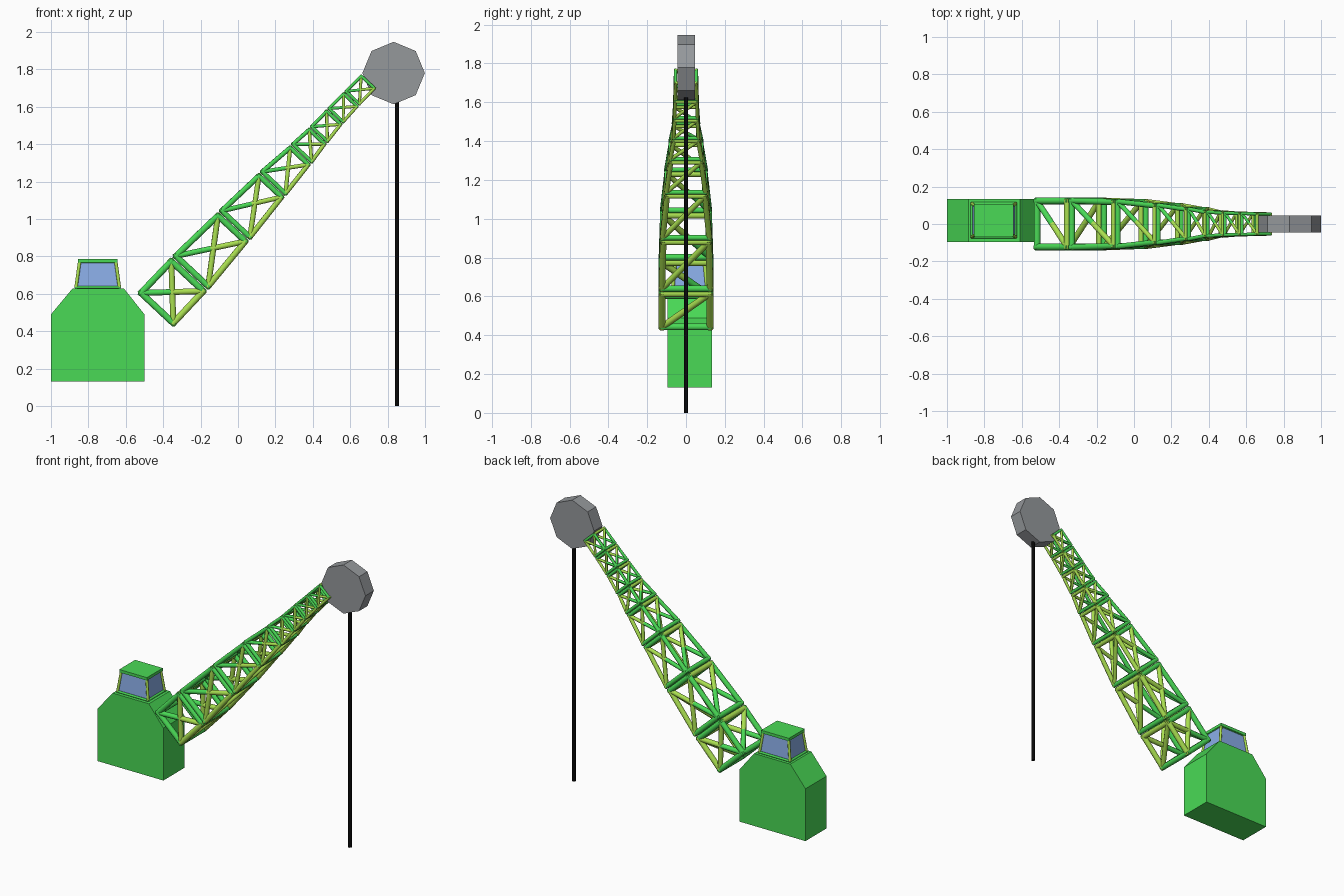
import bpy, bmesh, math
from mathutils import Vector

if "Cube" in bpy.data.objects:
    bpy.data.objects.remove(bpy.data.objects["Cube"])

def mat(name, r, g, b):
    m = bpy.data.materials.new(name)
    m.diffuse_color = (r, g, b, 1)
    m.use_nodes = True
    m.node_tree.nodes["Principled BSDF"].inputs["Base Color"].default_value = m.diffuse_color
    return m

GREEN = mat("green paint", .068, .70, .092)
LIME = mat("lime paint", .40, .74, .08)
GREY = mat("pulley grey", .30, .315, .33)
GLASS = mat("blue glass", .26, .43, .82)
BLACK = mat("cable black", .002, .002, .002)

def finish(name, bm, mats):
    bmesh.ops.recalc_face_normals(bm, faces=bm.faces[:])
    me = bpy.data.meshes.new(name)
    bm.to_mesh(me)
    bm.free()
    for m in mats:
        me.materials.append(m)
    ob = bpy.data.objects.new(name, me)
    bpy.context.collection.objects.link(ob)
    return ob

def tube(bm, a, b, r, mi=0, ext=0.0, sides=8):
    """Round bar from a to b, lengthened by ext at both ends."""
    a, b = Vector(a), Vector(b)
    d = (b - a).normalized()
    a, b = a - d * ext, b + d * ext
    rot = d.to_track_quat('Z', 'Y').to_matrix()
    rings = []
    for p in (a, b):
        ring = []
        for i in range(sides):
            t = math.tau * (i + .5) / sides
            ring.append(bm.verts.new(p + rot @ Vector((r * math.cos(t), r * math.sin(t), 0))))
        rings.append(ring)
    faces = [bm.faces.new(rings[0][::-1]), bm.faces.new(rings[1])]
    for i in range(sides):
        j = (i + 1) % sides
        f = bm.faces.new((rings[0][i], rings[0][j], rings[1][j], rings[1][i]))
        f.smooth = True
        faces.append(f)
    for f in faces:
        f.material_index = mi

def prism(name, profile, y0, y1, m):
    """Extrude an x-z profile from y0 to y1."""
    bm = bmesh.new()
    f = bm.faces.new([bm.verts.new((x, y0, z)) for x, z in profile])
    ext = bmesh.ops.extrude_face_region(bm, geom=[f])
    vs = [v for v in ext['geom'] if isinstance(v, bmesh.types.BMVert)]
    bmesh.ops.translate(bm, verts=vs, vec=(0, y1 - y0, 0))
    return finish(name, bm, [m])

def rect(cx, cy, hx, hy, z):
    return [Vector((cx + sx * hx, cy + sy * hy, z))
            for sx, sy in ((-1, -1), (1, -1), (1, 1), (-1, 1))]

def frustum(name, lo, hi, m):
    bm = bmesh.new()
    a = [bm.verts.new(p) for p in lo]
    b = [bm.verts.new(p) for p in hi]
    bm.faces.new(a)
    bm.faces.new(b)
    for i in range(4):
        j = (i + 1) % 4
        bm.faces.new((a[i], a[j], b[j], b[i]))
    return finish(name, bm, [m])

# machine body with chamfered shoulders
prism("machine_body", [(-1, .131), (-.5, .131), (-.5, .49), (-.61, .628), (-.885, .628), (-1, .49)],
      -.095, .133, GREEN)

# cab: glass core, corner posts, rims and roof
CX, CY = -.75, .02
frustum("cab_glass", rect(CX, CY, .115, .088, .625), rect(CX, CY, .097, .076, .77), GLASS)
frustum("cab_roof", rect(CX, CY, .105, .086, .767), rect(CX, CY, .105, .086, .787), GREEN)
bm = bmesh.new()
lo, hi = rect(CX, CY, .116, .089, .635), rect(CX, CY, .097, .076, .77)
for i in range(4):
    tube(bm, lo[i], hi[i], .009, 1)
    tube(bm, lo[i], lo[(i + 1) % 4], .008, 0, .006)
    tube(bm, hi[i], hi[(i + 1) % 4], .007, 0, .006)
finish("cab_frame", bm, [GREEN, LIME])

# lattice boom: (axis x, axis z, half depth, half width) at each cell boundary
JOINTS = [(-.445, .51, .137, .142), (-.258, .708, .136, .142), (-.022, .962, .118, .135),
          (.183, 1.185, .098, .113), (.336, 1.345, .079, .091), (.429, 1.447, .067, .074),
          (.518, 1.548, .061, .068), (.607, 1.642, .058, .065), (.70, 1.738, .057, .063)]

def section(j, d, shift, r):
    """Four corner points of the boom: upper -y, upper +y, lower +y, lower -y."""
    x, z, hd, hw = j
    c = Vector((x, 0, z)) + d * shift
    n = Vector((-d.z, 0, d.x))
    return [c + n * (su * (hd - r)) + Vector((0, sy * (hw - r), 0))
            for su, sy in ((1, -1), (1, 1), (-1, 1), (-1, -1))]

d = Vector((1.145, 0, 1.225)).normalized()
bm = bmesh.new()
for k in range(len(JOINTS) - 1):
    j0, j1 = JOINTS[k], JOINTS[k + 1]
    r = .062 * (j0[2] + j1[2]) + .002
    A, B = section(j0, d, r, r), section(j1, d, -r, r)
    for i in range(4):
        j = (i + 1) % 4
        tube(bm, A[i], B[i], r, 0 if i < 2 else 1, r * .5)      # chords
        tube(bm, A[i], A[j], r, 0, r * .5)                      # start frame
        tube(bm, B[i], B[j], r, 1 if i % 2 == 0 else 0, r * .5) # end frame
        # braces: crossed on the two sides, single above and below
        if i % 2 == 0:
            p, q = A[j if i == 0 else 3], B[i]
        elif i == 1:
            p, q = A[1], B[2]
            tube(bm, A[2], B[1], r * .9, 1)
        else:
            p, q = A[0], B[3]
            tube(bm, A[3], B[0], r * .9, 1)
        if i == 2:
            p, q = A[3], B[2]
        mid = (p + q) / 2
        tube(bm, p, mid, r * .9, 1 if i == 2 else 0)
        tube(bm, mid, q, r * .9, 1)
finish("lattice_boom", bm, [GREEN, LIME])

# pulley wheel and hanging cable
PR = .167
prism("pulley_wheel", [(.832 + PR * math.sin(i * math.pi / 4), 1.78 + PR * math.cos(i * math.pi / 4))
                       for i in range(8)], -.045, .046, GREY)
bm = bmesh.new()
tube(bm, (.85, 0, 0), (.85, 0, 1.63), .0125)
finish("hanging_cable", bm, [BLACK])
